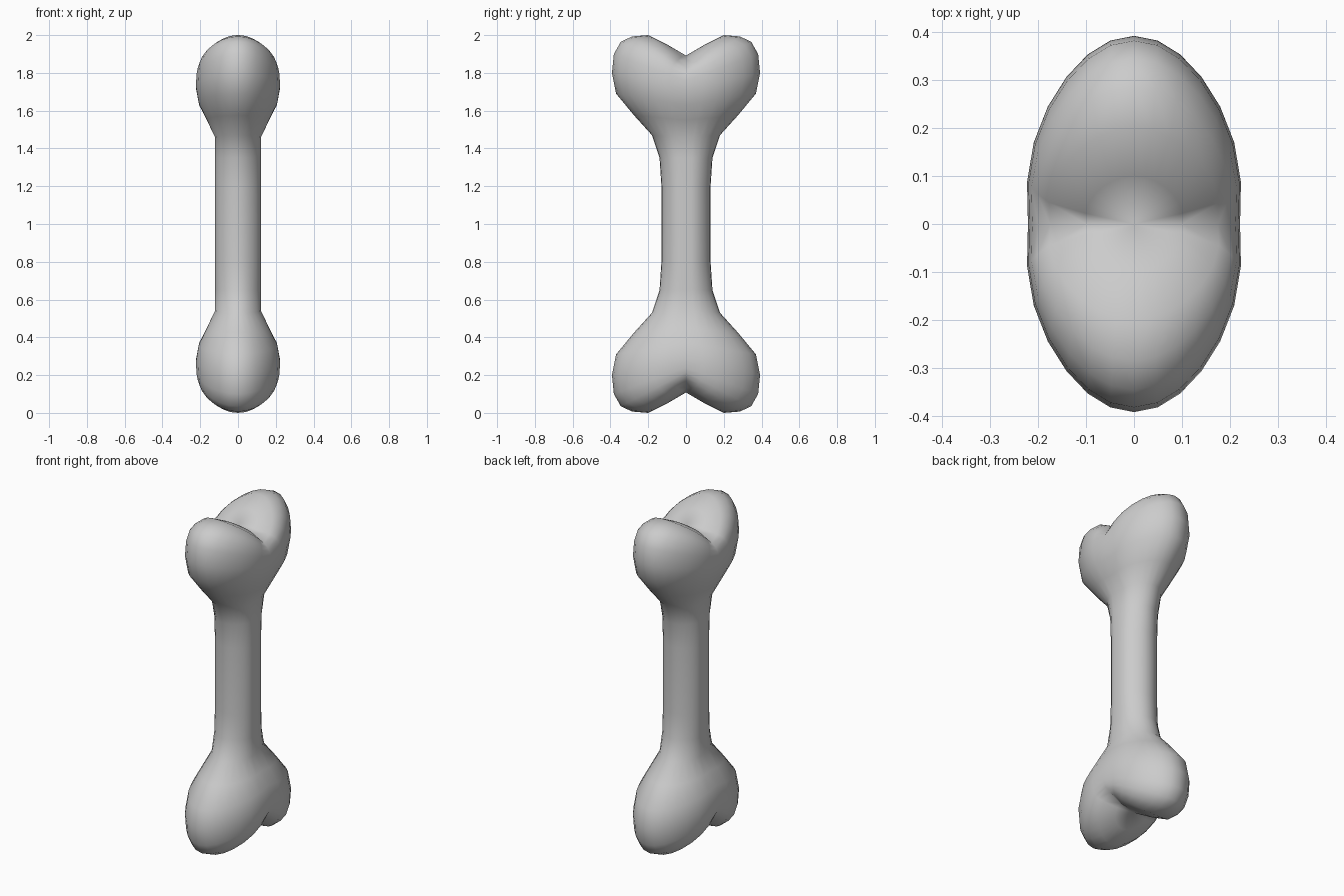
import bpy, bmesh
from math import sin, cos, pi

if "Cube" in bpy.data.objects:
    bpy.data.objects.remove(bpy.data.objects["Cube"])

# One eighth of the bone, bottom (mid shaft) to top notch.
# Each row: y and z on the wide outline, then x and z on the centre seam.
RINGS = [
    (0.130, 1.00, 0.120, 1.00),
    (0.130, 1.20, 0.120, 1.20),
    (0.140, 1.35, 0.120, 1.35),
    (0.180, 1.47, 0.122, 1.46),
    (0.275, 1.575, 0.165, 1.55),
    (0.370, 1.69, 0.206, 1.63),
    (0.392, 1.80, 0.221, 1.71),
    (0.382, 1.90, 0.218, 1.76),
    (0.345, 1.965, 0.212, 1.785),
    (0.285, 1.993, 0.200, 1.805),
    (0.200, 2.00, 0.175, 1.828),
    (0.100, 1.95, 0.100, 1.868),
    (0.000, 1.892, 0.000, 1.892),
]
STEPS = 7


def ring_point(ring, t):
    y, z, x, zs = ring
    full = 1 + 0.17 * cos(t) * sin(t) ** 4
    return (x * sin(t) * full, y * cos(t), zs + (z - zs) * cos(t) - 1)


# Loft the quarter rings into a shell
bm = bmesh.new()
grid = [[bm.verts.new(ring_point(r, i / STEPS * pi / 2)) for i in range(STEPS + 1)]
        for r in RINGS]
for row in grid:
    row[0].co.x = 0
    row[-1].co.y = 0
for lo, hi in zip(grid, grid[1:]):
    for i in range(STEPS):
        bm.faces.new((lo[i], hi[i], hi[i + 1], lo[i + 1]))
bmesh.ops.remove_doubles(bm, verts=bm.verts, dist=1e-5)
for f in bm.faces:
    f.smooth = True

mesh = bpy.data.meshes.new("bone")
bm.to_mesh(mesh)
bm.free()
bone = bpy.data.objects.new("bone", mesh)
bone.location.z = 1
bpy.context.collection.objects.link(bone)

# Mirror to both sides, both lobes and both ends
mirror = bone.modifiers.new("mirror", 'MIRROR')
mirror.use_axis = (True, True, True)
mirror.use_clip = True
mirror.merge_threshold = 0.0005
